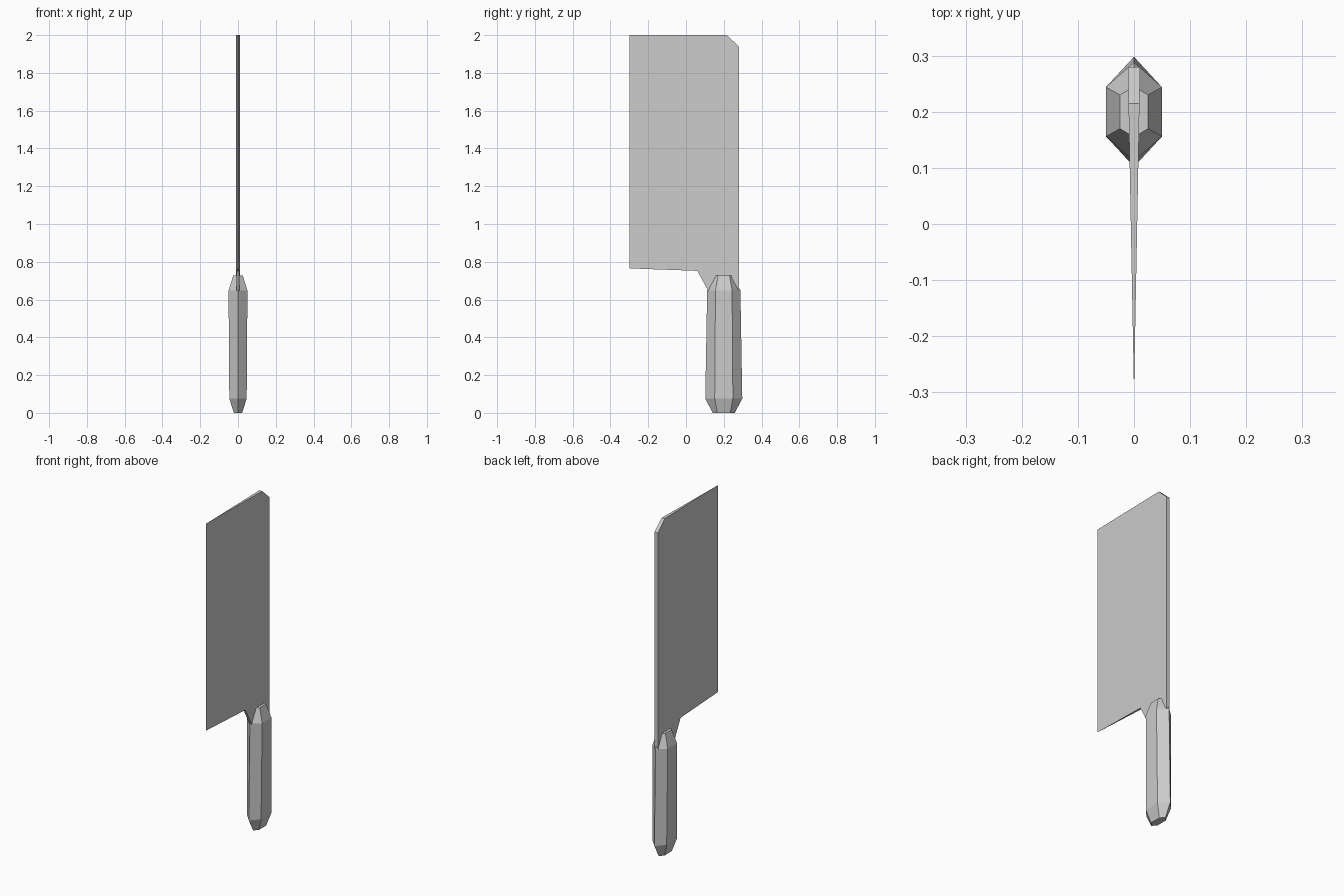
import bpy, bmesh

cube = bpy.data.objects.get("Cube")
if cube:
    bpy.data.objects.remove(cube, do_unlink=True)

# One plain grey for the whole knife
GREY = (0.6, 0.6, 0.6, 1)
steel = bpy.data.materials.new("plain grey")
steel.use_nodes = True
steel.diffuse_color = GREY
steel.node_tree.nodes["Principled BSDF"].inputs["Base Color"].default_value = GREY


def finish(bm, name):
    bmesh.ops.remove_doubles(bm, verts=bm.verts, dist=1e-6)
    bmesh.ops.recalc_face_normals(bm, faces=bm.faces)
    mesh = bpy.data.meshes.new(name)
    bm.to_mesh(mesh)
    bm.free()
    mesh.materials.append(steel)
    obj = bpy.data.objects.new(name, mesh)
    bpy.context.collection.objects.link(obj)


def bridge(bm, a, b):
    for i in range(len(a)):
        j = (i + 1) % len(a)
        # The cutting edge has no thickness, so it needs no face
        if (a[i].co - b[i].co).length + (a[j].co - b[j].co).length > 1e-6:
            bm.faces.new((a[i], a[j], b[j], b[i]))


# Blade: side outline (y, z), thick at the spine and tapering to a sharp edge
EDGE, SPINE, HALF = -0.3, 0.28, 0.011
outline = [(EDGE, 2), (0.215, 2), (SPINE, 1.94), (SPINE, 0.65),
           (0.118, 0.645), (0.06, 0.752), (EDGE, 0.765)]
bm = bmesh.new()
sides = [[bm.verts.new((s * HALF * (y - EDGE) / (SPINE - EDGE), y, z))
          for y, z in outline] for s in (-1, 1)]
for side in sides:
    bm.faces.new(side)
bridge(bm, *sides)
finish(bm, "blade")

# Handle: six-sided rings given as height, half width, half depth, flat half depth
rings = [(0, 0.022, 0.058, 0.034), (0.075, 0.046, 0.098, 0.048),
         (0.648, 0.05, 0.088, 0.044), (0.728, 0.025, 0.045, 0.03)]
bm = bmesh.new()
loops = []
for z, w, d, f in rings:
    section = [(0, -d), (w, -f), (w, f), (0, d), (-w, f), (-w, -f)]
    loops.append([bm.verts.new((x, 0.2 + y, z)) for x, y in section])
for lower, upper in zip(loops, loops[1:]):
    bridge(bm, lower, upper)
bm.faces.new(loops[0])
bm.faces.new(loops[-1])
finish(bm, "handle")
